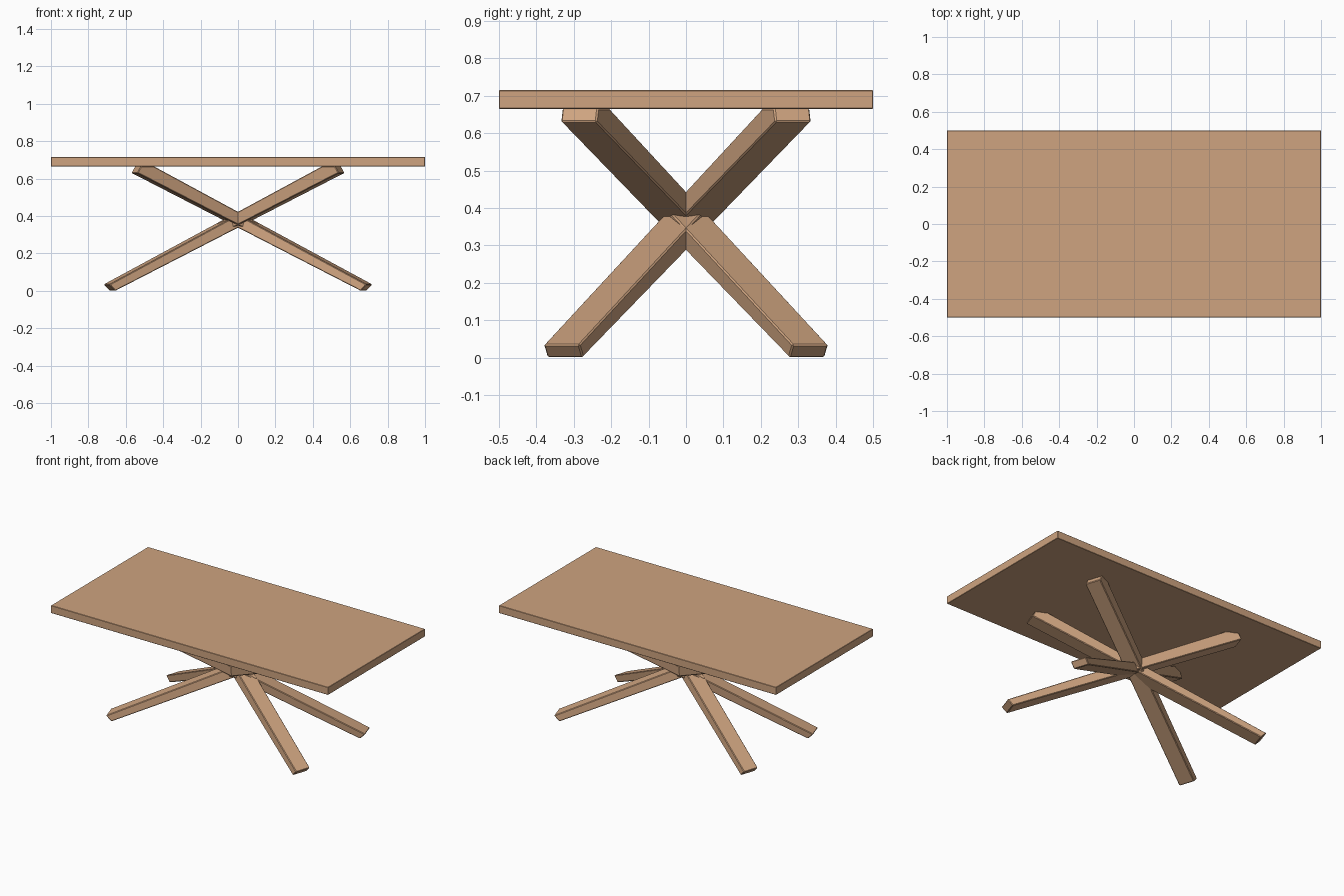
import bpy, bmesh
from mathutils import Vector

cube = bpy.data.objects.get("Cube")
if cube:
    bpy.data.objects.remove(cube)

# One wood colour for everything
wood = bpy.data.materials.new("light_wood")
wood.use_nodes = True
colour = (0.62, 0.37, 0.215, 1)
wood.diffuse_color = colour
wood.node_tree.nodes["Principled BSDF"].inputs["Base Color"].default_value = colour


def add_object(name, bm, bevel):
    bmesh.ops.recalc_face_normals(bm, faces=bm.faces)
    mesh = bpy.data.meshes.new(name)
    bm.to_mesh(mesh)
    bm.free()
    mesh.materials.append(wood)
    obj = bpy.data.objects.new(name, mesh)
    bpy.context.collection.objects.link(obj)
    mod = obj.modifiers.new("edge_chamfer", 'BEVEL')
    mod.width = bevel
    mod.segments = 1
    mod.limit_method = 'ANGLE'
    return obj


# Table top: a slab with finely eased edges
bm = bmesh.new()
bmesh.ops.create_cube(bm, size=1)
bmesh.ops.scale(bm, vec=(2, 1, 0.05), verts=bm.verts)
bmesh.ops.translate(bm, vec=(0, 0, 0.69), verts=bm.verts)
add_object("table_top", bm, 0.002)

# Side profile of one beam, from its foot up to the underside of the top
PROFILE = [(0.655, 0.371, 0), (0.687, 0.381, 0.034), (-0.482, -0.203, 0.666),
           (-0.55, -0.235, 0.666), (-0.57, -0.239, 0.63)]
ACROSS = Vector((0.032, -0.096, 0))


def add_beam(name, sx, sy):
    """Extrude the profile across the beam, mirrored into one quadrant."""
    bm = bmesh.new()
    rings = []
    for offset in (Vector(), ACROSS):
        points = [Vector(p) + offset for p in PROFILE]
        rings.append([bm.verts.new((p.x * sx, p.y * sy, p.z)) for p in points])
    a, b = rings
    bm.faces.new(a)
    bm.faces.new(b)
    for i in range(len(a)):
        j = (i + 1) % len(a)
        bm.faces.new((a[i], a[j], b[j], b[i]))
    add_object(name, bm, 0.004)


# Four beams crossing at the centre, named by the corner of their foot
for side, sx in (("left", 1), ("right", -1)):
    for end, sy in (("back", 1), ("front", -1)):
        add_beam(f"{end}_{side}_leg_beam", sx, sy)
